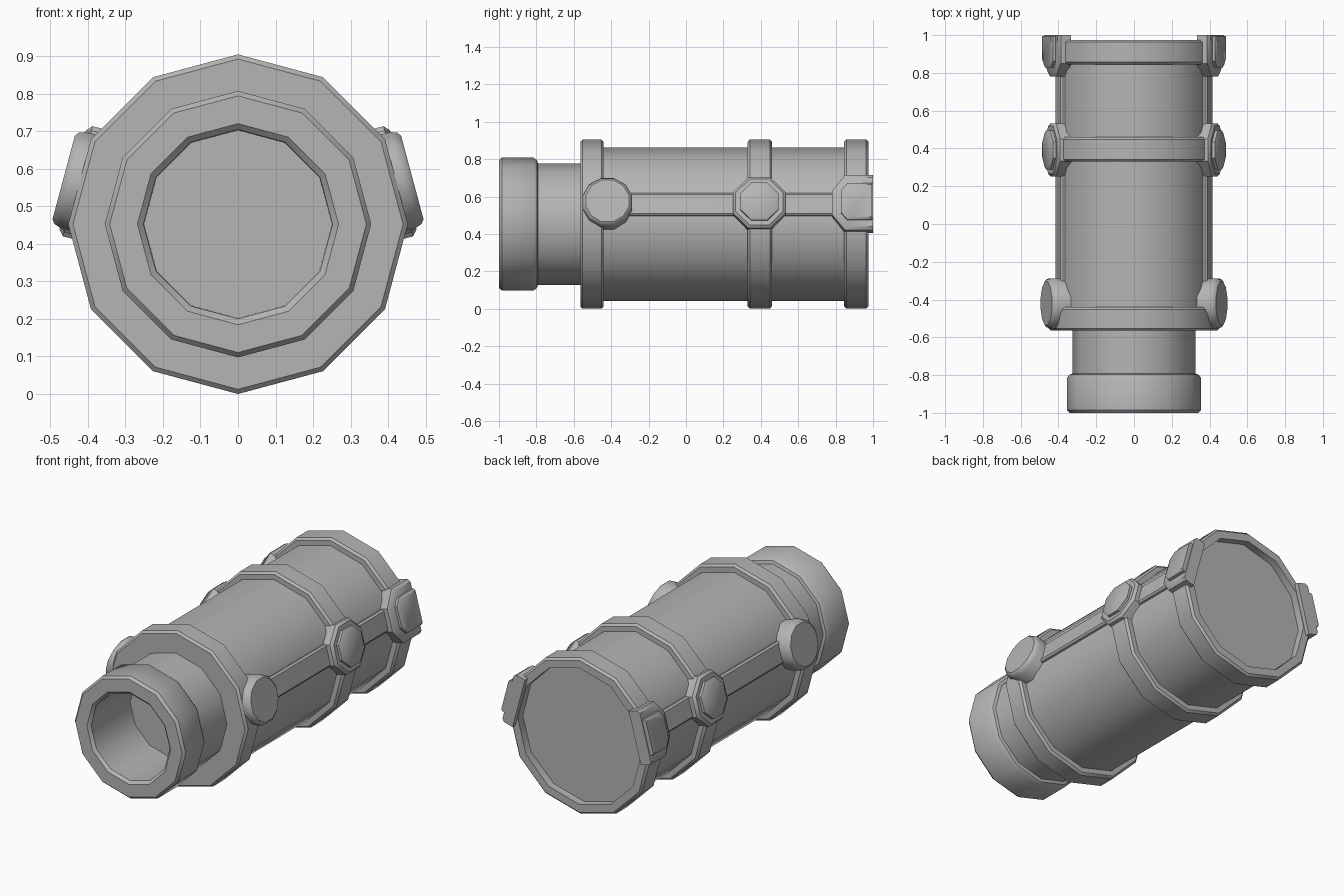
import bpy, bmesh, math
from mathutils import Vector

if "Cube" in bpy.data.objects:
    bpy.data.objects.remove(bpy.data.objects["Cube"])

CZ = 0.4525                      # height of the tube axis
SIDES = 12
TILT = math.radians(15)          # side fittings sit on a tilted facet

grey = bpy.data.materials.new("mid_grey")
grey.diffuse_color = (0.46, 0.46, 0.46, 1)
grey.use_nodes = True
grey.node_tree.nodes["Principled BSDF"].inputs["Base Color"].default_value = grey.diffuse_color


def loft(name, loops, closed=False, mirror=False):
    """Bridge consecutive loops of points; cap the ends unless closed."""
    bm = bmesh.new()
    rings = [[bm.verts.new(p) for p in loop] for loop in loops]
    n = len(rings[0])
    pairs = list(zip(rings, rings[1:]))
    if closed:
        pairs.append((rings[-1], rings[0]))
    else:
        bm.faces.new(rings[0])
        bm.faces.new(rings[-1])
    for a, b in pairs:
        for i in range(n):
            j = (i + 1) % n
            bm.faces.new((a[i], a[j], b[j], b[i]))
    bmesh.ops.recalc_face_normals(bm, faces=bm.faces[:])
    me = bpy.data.meshes.new(name)
    bm.to_mesh(me)
    bm.free()
    me.materials.append(grey)
    ob = bpy.data.objects.new(name, me)
    bpy.context.collection.objects.link(ob)
    bpy.ops.object.select_all(action='DESELECT')
    ob.select_set(True)
    bpy.context.view_layer.objects.active = ob
    bpy.ops.object.shade_smooth_by_angle(angle=math.radians(35))
    if mirror:
        mod = ob.modifiers.new("Mirror", 'MIRROR')
        mod.use_axis = (True, False, False)
        mod.use_mirror_merge = False
    return ob


def lathe(name, profile, closed=False):
    """Twelve-sided turning of (y, radius) points around the tube axis."""
    steps = [2 * math.pi * i / SIDES for i in range(SIDES)]
    loft(name, [[(r * math.cos(a), y, CZ + r * math.sin(a)) for a in steps]
                for y, r in profile], closed)


def fitting(name, outline, layers, pivot):
    """Stack an outline (y, across) outward along the tilted facet, both sides."""
    radial = Vector((math.cos(TILT), 0, math.sin(TILT)))
    across = Vector((-math.sin(TILT), 0, math.cos(TILT)))
    base = Vector((0, 0, CZ))
    loops = []
    for h, s in layers:
        loops.append([base + radial * h + across * (t * s)
                      + Vector((0, pivot + (y - pivot) * s, 0)) for y, t in outline])
    loft(name, loops, mirror=True)


def polygon(y, radius, n):
    return [(y + radius * math.cos(2 * math.pi * (i + 0.5) / n),
             radius * math.sin(2 * math.pi * (i + 0.5) / n)) for i in range(n)]


# Hollow front barrel with a thicker muzzle
lathe("barrel", [(-0.63, 0.25), (-0.985, 0.252), (-1.0, 0.268), (-1.0, 0.342),
                 (-0.985, 0.355), (-0.815, 0.355), (-0.797, 0.342),
                 (-0.792, 0.325), (-0.55, 0.325)])

# Main tube
lathe("main_body", [(-0.55, 0.41), (0.93, 0.41)])


# Raised bands; the rear one leaves a recessed end
def band(name, y0, y1, inner):
    lathe(name, [(y0, inner), (y0, 0.440), (y0 + 0.012, 0.4525),
                 (y1 - 0.012, 0.4525), (y1, 0.440), (y1, inner)], closed=True)


band("front_band", -0.565, -0.44, 0.30)
band("middle_band", 0.33, 0.46, 0.39)
band("rear_band", 0.845, 0.975, 0.395)

# Side rails
fitting("side_rail", [(-0.42, -0.062), (0.92, -0.062), (0.92, 0.062), (-0.42, 0.062)],
        [(0.38, 1), (0.407, 1), (0.417, 0.85)], 0.25)

# Round front knobs
fitting("front_knob", polygon(-0.42, 0.137, 12),
        [(0.36, 1), (0.455, 1), (0.473, 0.95), (0.481, 0.87)], -0.42)

# Octagonal middle bosses
fitting("middle_collar", polygon(0.392, 0.152, 8),
        [(0.36, 1), (0.442, 1), (0.456, 0.90)], 0.392)
fitting("middle_cap", polygon(0.392, 0.112, 8),
        [(0.44, 1), (0.471, 1), (0.480, 0.86)], 0.392)

# Rear clasps, cut flat at the back
fitting("rear_collar", [(1.0, -0.152), (0.85, -0.152), (0.78, -0.065),
                        (0.78, 0.065), (0.85, 0.152), (1.0, 0.152)],
        [(0.385, 1), (0.442, 1), (0.456, 0.90)], 1.0)
fitting("rear_cap", [(0.995, -0.10), (0.862, -0.10), (0.828, -0.06),
                     (0.828, 0.06), (0.862, 0.10), (0.995, 0.10)],
        [(0.44, 1), (0.471, 1), (0.480, 0.90)], 0.995)
